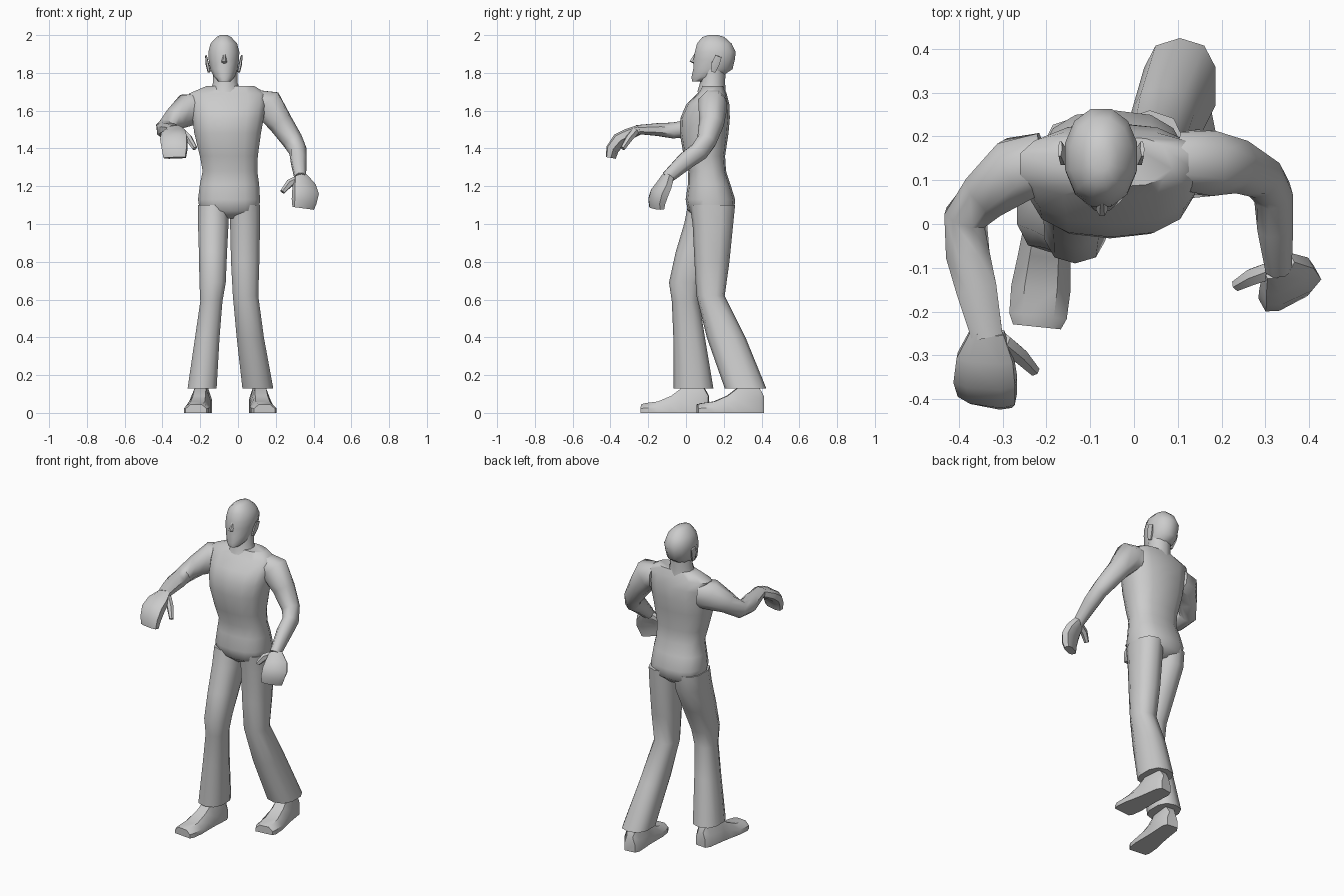
import bpy, bmesh, math
from mathutils import Vector


def finish(name, bm, angle=50):
    bmesh.ops.recalc_face_normals(bm, faces=bm.faces)
    me = bpy.data.meshes.new(name)
    bm.to_mesh(me)
    bm.free()
    ob = bpy.data.objects.new(name, me)
    bpy.context.collection.objects.link(ob)
    bpy.ops.object.select_all(action='DESELECT')
    ob.select_set(True)
    bpy.context.view_layer.objects.active = ob
    bpy.ops.object.shade_smooth_by_angle(angle=math.radians(angle))
    return ob


def skin(name, rings, angle=50):
    """Bridge rings of points and cap both ends."""
    bm = bmesh.new()
    loops = [[bm.verts.new(p) for p in r] for r in rings]
    n = len(loops[0])
    for a, b in zip(loops, loops[1:]):
        for i in range(n):
            bm.faces.new((a[i], a[(i + 1) % n], b[(i + 1) % n], b[i]))
    bm.faces.new(loops[0])
    bm.faces.new(loops[-1])
    return finish(name, bm, angle)


def oval(c, u, v, ru, rv, n, p):
    """Superellipse ring; p = 2 is round, larger is boxier."""
    pts = []
    for i in range(n):
        a = 2 * math.pi * (i + 0.5) / n
        co, si = math.cos(a), math.sin(a)
        pts.append(c + u * ru * math.copysign(abs(co) ** (2 / p), co)
                   + v * rv * math.copysign(abs(si) ** (2 / p), si))
    return pts


def stack(name, secs, n=10, p=2.3):
    """Horizontal sections: x0, x1, y0, y1, z."""
    rings = [oval(Vector(((a + b) / 2, (c + d) / 2, z)), Vector((1, 0, 0)),
                  Vector((0, 1, 0)), (b - a) / 2, (d - c) / 2, n, p)
             for a, b, c, d, z in secs]
    return skin(name, rings)


def tube(name, secs, n=8, p=2.2, side=None):
    """Sections square to a path: x, y, z, half width, half height."""
    pts = [Vector(s[:3]) for s in secs]
    rings = []
    for i, s in enumerate(secs):
        t = (pts[min(i + 1, len(pts) - 1)] - pts[max(i - 1, 0)]).normalized()
        u = Vector(side) if side else t.cross(Vector((0, 0, 1)))
        u = (u - t * u.dot(t)).normalized()
        rings.append(oval(pts[i], u, u.cross(t), s[3], s[4], n, p))
    return skin(name, rings)


# torso
stack("torso", [
    (-0.13, 0.04, 0.06, 0.21, 1.03), (-0.205, 0.115, 0.01, 0.255, 1.07),
    (-0.215, 0.12, -0.002, 0.26, 1.13), (-0.205, 0.115, 0.01, 0.235, 1.21),
    (-0.19, 0.105, 0.012, 0.212, 1.28), (-0.205, 0.108, -0.012, 0.207, 1.36),
    (-0.235, 0.125, -0.033, 0.225, 1.48), (-0.245, 0.14, -0.03, 0.232, 1.56),
    (-0.25, 0.15, 0.0, 0.23, 1.63), (-0.265, 0.155, 0.06, 0.215, 1.69),
    (-0.17, 0.09, 0.085, 0.2, 1.73)], n=14, p=2.5)

# neck and head
stack("neck", [(-0.15, 0.02, 0.06, 0.21, 1.70), (-0.135, 0.0, 0.075, 0.207, 1.75),
               (-0.135, 0.0, 0.08, 0.21, 1.83)], n=10, p=2)
stack("head", [
    (-0.105, -0.04, 0.03, 0.11, 1.755), (-0.13, -0.015, 0.027, 0.19, 1.78),
    (-0.15, 0.0, 0.035, 0.25, 1.82), (-0.158, 0.008, 0.036, 0.262, 1.87),
    (-0.16, 0.01, 0.043, 0.267, 1.91), (-0.148, -0.002, 0.055, 0.245, 1.955),
    (-0.115, -0.035, 0.085, 0.205, 1.99), (-0.095, -0.055, 0.12, 0.17, 2.0)],
    n=12, p=2.1)

# nose
nose = [(0.05, 1.91, 0.008), (0.018, 1.86, 0.014), (0.05, 1.845, 0.016)]
skin("nose", [[Vector((-0.073 + s * w, y + (0.015 if abs(s) == 1 else 0), z))
               for s in (-1, -0.4, 0.4, 1)] for y, z, w in nose])

# ears
for name, s in (("right_ear", -1), ("left_ear", 1)):
    cx = -0.075
    tube(name, [(cx + s * 0.078, 0.145, 1.805, 0.012, 0.008),
                (cx + s * 0.087, 0.155, 1.845, 0.024, 0.009),
                (cx + s * 0.094, 0.172, 1.888, 0.02, 0.005)],
         n=6, side=(0, 1, 0))

# flared trouser legs
stack("right_leg", [
    (-0.215, -0.045, 0.01, 0.245, 1.10), (-0.215, -0.047, -0.01, 0.235, 1.0),
    (-0.21, -0.055, -0.055, 0.165, 0.85), (-0.207, -0.062, -0.09, 0.085, 0.69),
    (-0.202, -0.08, -0.075, 0.07, 0.59), (-0.23, -0.095, -0.067, 0.1, 0.4),
    (-0.27, -0.11, -0.065, 0.145, 0.13)], n=10, p=2.5)
stack("left_leg", [
    (-0.048, 0.12, 0.02, 0.26, 1.10), (-0.045, 0.12, 0.035, 0.25, 1.0),
    (-0.04, 0.116, 0.045, 0.23, 0.8), (-0.03, 0.11, 0.055, 0.205, 0.62),
    (-0.01, 0.14, 0.11, 0.315, 0.4), (0.02, 0.19, 0.205, 0.425, 0.13)], n=10, p=2.5)


def foot(name, heel, toe):
    """Shoe with a flat sole, lofted from heel to toe."""
    h, d = Vector(heel), Vector(toe) - Vector(heel)
    side = Vector((-d.y, d.x, 0)).normalized()
    rings = []
    for t, w, z in ((0, 0.035, 0.09), (0.08, 0.05, 0.14), (0.4, 0.055, 0.13),
                    (0.55, 0.06, 0.09), (0.75, 0.068, 0.06), (0.93, 0.066, 0.052),
                    (1, 0.055, 0.045)):
        rings.append([h + d * t + side * w * k + Vector((0, 0, z * f)) for k, f in
                      ((-1, 0), (1, 0), (1, 0.5), (0.55, 1), (-0.55, 1), (-1, 0.5))])
    skin(name, rings, 40)


foot("right_foot", (-0.185, 0.12, 0), (-0.222, -0.235, 0))
foot("left_foot", (0.105, 0.41, 0), (0.14, 0.06, 0))

# arms
tube("right_arm", [
    (-0.20, 0.145, 1.61, 0.07, 0.085), (-0.265, 0.125, 1.605, 0.08, 0.09),
    (-0.335, 0.07, 1.555, 0.062, 0.062), (-0.385, 0.015, 1.505, 0.052, 0.052),
    (-0.38, -0.07, 1.495, 0.054, 0.045), (-0.36, -0.15, 1.50, 0.05, 0.036),
    (-0.335, -0.26, 1.50, 0.038, 0.025)])
tube("left_arm", [
    (0.10, 0.145, 1.63, 0.07, 0.085), (0.16, 0.14, 1.63, 0.08, 0.09),
    (0.225, 0.135, 1.535, 0.066, 0.066), (0.29, 0.11, 1.44, 0.052, 0.055),
    (0.318, 0.07, 1.385, 0.046, 0.052), (0.322, 0.0, 1.335, 0.044, 0.05),
    (0.33, -0.10, 1.245, 0.032, 0.035)])

# hands with drooping fingers
tube("right_hand", [
    (-0.335, -0.245, 1.50, 0.04, 0.026), (-0.34, -0.305, 1.475, 0.068, 0.03),
    (-0.34, -0.355, 1.445, 0.075, 0.034), (-0.335, -0.39, 1.395, 0.07, 0.03),
    (-0.335, -0.398, 1.35, 0.062, 0.022)], p=3, side=(1, -0.2, 0))
tube("left_hand", [
    (0.33, -0.095, 1.25, 0.038, 0.028), (0.35, -0.12, 1.20, 0.066, 0.032),
    (0.357, -0.14, 1.165, 0.074, 0.036), (0.35, -0.155, 1.12, 0.07, 0.032),
    (0.345, -0.155, 1.083, 0.062, 0.024)], p=3, side=(0.82, 0.45, 0))

# thumbs
tube("right_thumb", [(-0.30, -0.27, 1.49, 0.022, 0.022), (-0.262, -0.30, 1.455, 0.02, 0.02),
                     (-0.228, -0.335, 1.40, 0.013, 0.014)], n=6)
tube("left_thumb", [(0.315, -0.105, 1.235, 0.022, 0.022), (0.272, -0.12, 1.215, 0.021, 0.021),
                    (0.235, -0.14, 1.17, 0.014, 0.014)], n=6)
